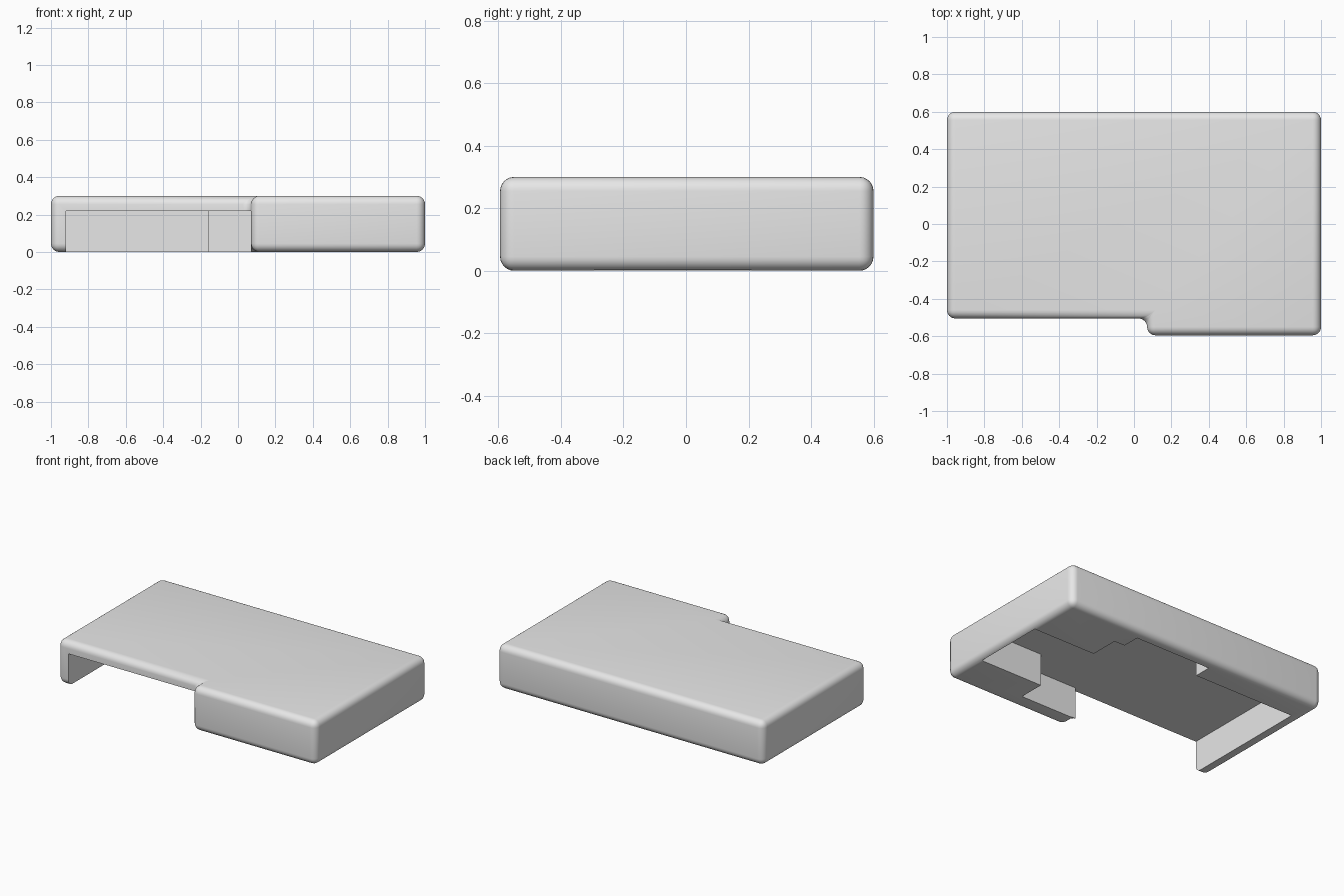
import bpy, bmesh, math

old = bpy.data.objects.get("Cube")
if old:
    bpy.data.objects.remove(old, do_unlink=True)

# Single grey plastic
grey = bpy.data.materials.new("plain_grey")
grey.use_nodes = True
colour = (0.8, 0.8, 0.8, 1)
grey.diffuse_color = colour
grey.node_tree.nodes["Principled BSDF"].inputs["Base Color"].default_value = colour


def prism(name, outline, bottom, top):
    """Extrude a counter-clockwise plan outline between two heights."""
    bm = bmesh.new()
    base = bm.faces.new([bm.verts.new((x, y, bottom)) for x, y in outline])
    side = bmesh.ops.extrude_face_region(bm, geom=[base])["geom"]
    verts = [v for v in side if isinstance(v, bmesh.types.BMVert)]
    bmesh.ops.translate(bm, verts=verts, vec=(0, 0, top - bottom))
    bmesh.ops.recalc_face_normals(bm, faces=bm.faces)
    mesh = bpy.data.meshes.new(name)
    bm.to_mesh(mesh)
    bm.free()
    mesh.materials.append(grey)
    obj = bpy.data.objects.new(name, mesh)
    bpy.context.collection.objects.link(obj)
    return obj


# Outer cover with a stepped front edge
cover = prism("cover_shell", [(-1, -0.505), (0.07, -0.505), (0.07, -0.595),
                              (1, -0.595), (1, 0.6), (-1, 0.6)], 0, 0.3)
bevel = cover.modifiers.new("rounded_edges", "BEVEL")
bevel.width = 0.05
bevel.segments = 6
bevel.limit_method = "ANGLE"

# Stepped pocket, open underneath and at the front right
pocket = prism("pocket_cutter", [
    (-0.92, -0.8), (0.07, -0.8), (0.07, -0.475), (0.5, -0.475), (0.5, -0.295),
    (0.97, -0.295), (0.97, 0.21), (0.5, 0.21), (0.5, 0.41), (0.42, 0.41),
    (0.42, 0.53), (-0.155, 0.53), (-0.155, 0.41), (-0.92, 0.41)], -0.1, 0.22)
pocket.hide_render = True
cut = cover.modifiers.new("pocket", "BOOLEAN")
cut.operation = "DIFFERENCE"
cut.solver = "EXACT"
cut.object = pocket

# Bake the shape, then smooth the rounded edges only
bpy.ops.object.select_all(action="DESELECT")
cover.select_set(True)
bpy.context.view_layer.objects.active = cover
for modifier in list(cover.modifiers):
    bpy.ops.object.modifier_apply(modifier=modifier.name)
bpy.data.objects.remove(pocket, do_unlink=True)
bpy.ops.object.shade_smooth_by_angle(angle=math.radians(35))
